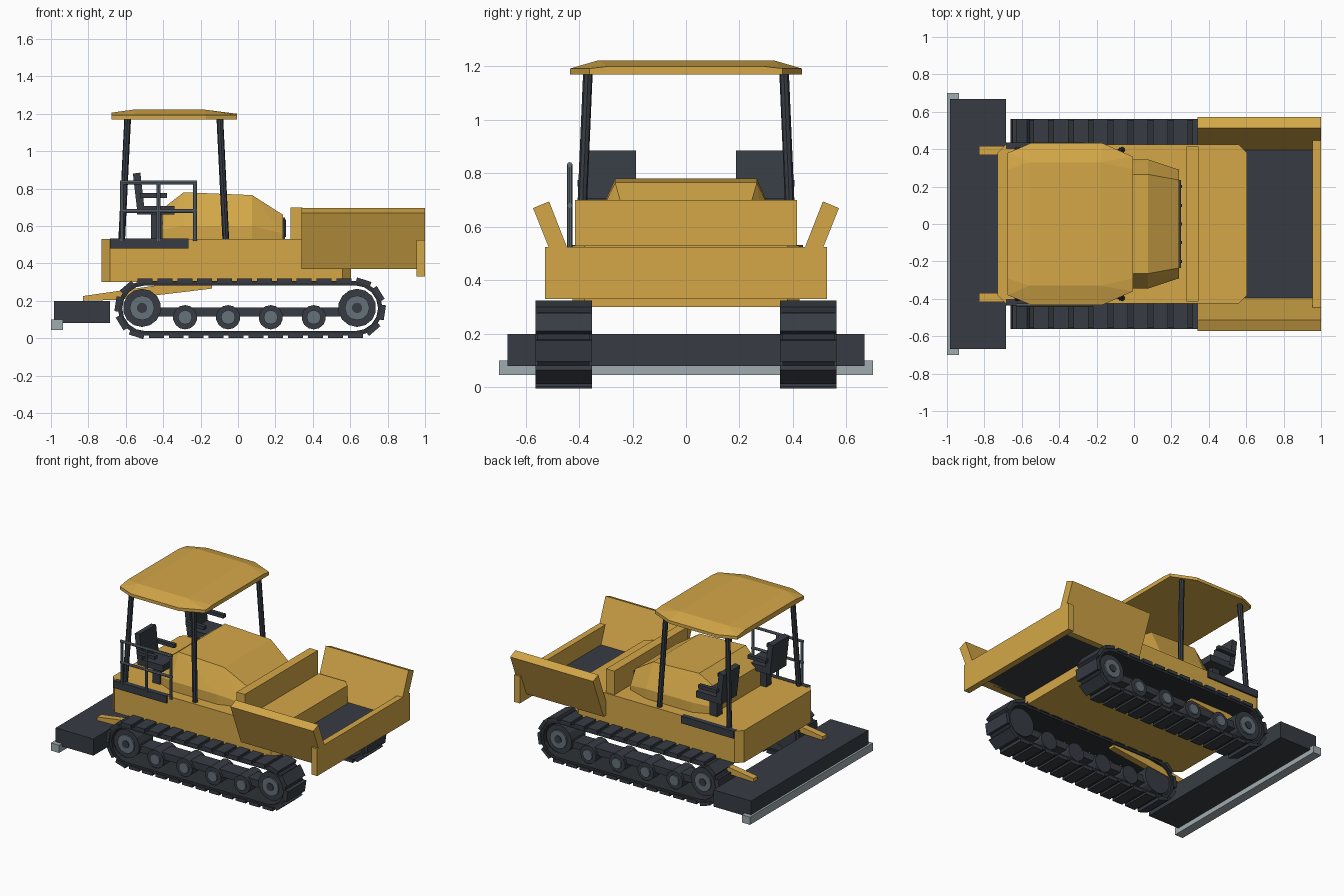
import bpy, bmesh, math
from mathutils import Vector

if "Cube" in bpy.data.objects:
    bpy.data.objects.remove(bpy.data.objects["Cube"])


def material(name, rgb):
    m = bpy.data.materials.new(name)
    m.use_nodes = True
    m.diffuse_color = (*rgb, 1)
    m.node_tree.nodes["Principled BSDF"].inputs["Base Color"].default_value = (*rgb, 1)
    return m


GOLD = material("golden_yellow", (0.66, 0.39, 0.065))
DARK = material("charcoal", (0.038, 0.046, 0.057))
BLACK = material("track_black", (0.026, 0.031, 0.037))
GREY = material("steel_grey", (0.13, 0.165, 0.195))
PALE = material("pale_steel", (0.35, 0.41, 0.43))


def finish(name, bm, mat):
    bmesh.ops.recalc_face_normals(bm, faces=bm.faces)
    mesh = bpy.data.meshes.new(name)
    bm.to_mesh(mesh)
    bm.free()
    mesh.materials.append(mat)
    ob = bpy.data.objects.new(name, mesh)
    bpy.context.collection.objects.link(ob)
    return ob


def hull(name, points, mat):
    """Convex solid around the points."""
    bm = bmesh.new()
    for p in points:
        bm.verts.new(p)
    bmesh.ops.convex_hull(bm, input=bm.verts)
    bmesh.ops.dissolve_limit(bm, angle_limit=0.01, verts=bm.verts, edges=bm.edges)
    return finish(name, bm, mat)


def box(name, xs, ys, zs, mat, side=1):
    return hull(name, [(x, y * side, z) for x in xs for y in ys for z in zs], mat)


def extrude_x(name, profile, xs, mat):
    return hull(name, [(x, y, z) for x in xs for y, z in profile], mat)


def rod(name, a, b, r, mat, sides=8):
    a, b = Vector(a), Vector(b)
    bm = bmesh.new()
    bmesh.ops.create_cone(bm, cap_ends=True, segments=sides, radius1=r, radius2=r,
                          depth=(b - a).length)
    bm.transform((b - a).to_track_quat("Z", "Y").to_matrix().to_4x4())
    bmesh.ops.translate(bm, verts=bm.verts, vec=(a + b) / 2)
    return finish(name, bm, mat)


# Main body with chamfered upright corners
def chamfered(x0, x1, w, c):
    return [(x, y * s, 0) for s in (1, -1)
            for x, y in ((x0, w - c), (x0 + c, w), (x1 - c, w), (x1, w - c))]


hull("main_body", [(x, y, z) for x, y, _ in chamfered(-0.73, 0.605, 0.425, 0.045)
                   for z in (0.30, 0.53)], GOLD)
box("hopper_back_wall", (0.28, 0.345), (-0.415, 0.415), (0.52, 0.70), GOLD)

# Engine hood: tapered sections (x, half width, top half width, shoulder, top)
sections = [(-0.42, 0.29, 0.235, 0.58, 0.68), (-0.29, 0.345, 0.265, 0.60, 0.78),
            (0.075, 0.345, 0.265, 0.60, 0.765), (0.24, 0.29, 0.235, 0.56, 0.66)]
hull("engine_hood", [p for x, w, t, zs, zt in sections for s in (1, -1)
                     for p in ((x, w * s, 0.52), (x, w * s, zs), (x, t * s, zt))], GOLD)
box("hood_grille", (0.235, 0.252), (-0.235, 0.235), (0.53, 0.645), DARK)
for i in range(5):
    y = -0.2 + 0.1 * i
    box("grille_bar", (0.25, 0.257), (y - 0.008, y + 0.008), (0.54, 0.635), BLACK)

# Canopy roof: rim, raised end edges and crown
canopy = []
for s in (1, -1):
    for x, y in ((-0.675, 0.38), (-0.55, 0.433), (-0.17, 0.433), (-0.005, 0.36)):
        canopy += [(x, y * s, 1.17), (x, y * s, 1.192)]
    canopy += [(-0.675, 0.29 * s, 1.206), (-0.005, 0.29 * s, 1.2),
               (-0.56, 0.33 * s, 1.222), (-0.18, 0.33 * s, 1.222)]
hull("canopy_roof", canopy, GOLD)

# Material hopper
box("hopper_floor", (0.34, 0.96), (-0.41, 0.41), (0.37, 0.40), DARK)
box("hopper_front_apron", (0.955, 1.0), (-0.527, 0.527), (0.33, 0.525), GOLD)

# Rear screed
box("screed_body", (-0.985, -0.685), (-0.667, 0.667), (0.08, 0.20), DARK)
box("screed_edge_plate", (-1.0, -0.935), (-0.70, 0.70), (0.045, 0.10), PALE)

# Track loop geometry
X0, X1, ZC = -0.497, 0.627, 0.16
STRAIGHT = X1 - X0


def loop_point(d, r):
    """Point and outward normal at distance d round the loop, offset r."""
    arc = math.pi * 0.15
    d %= 2 * (STRAIGHT + arc)
    if d < STRAIGHT:
        c, a = X0 + d, math.pi / 2
    elif d < STRAIGHT + arc:
        c, a = X1, math.pi / 2 - (d - STRAIGHT) / 0.15
    elif d < 2 * STRAIGHT + arc:
        c, a = X1 - (d - STRAIGHT - arc), -math.pi / 2
    else:
        c, a = X0, -math.pi / 2 - (d - 2 * STRAIGHT - arc) / 0.15
    return c + r * math.cos(a), ZC + r * math.sin(a), a


def track_belt(side):
    bm = bmesh.new()
    arc, rings = math.pi * 0.15, []
    stops = [base + arc * i / 8 for base in (STRAIGHT, 2 * STRAIGHT + arc) for i in range(9)]
    stops[-1] -= 1e-6
    for d in stops:
        ring = []
        for r, y in ((0.122, 0.36), (0.146, 0.36), (0.146, 0.555), (0.122, 0.555)):
            x, z, _ = loop_point(d, r)
            ring.append(bm.verts.new((x, y * side, z)))
        rings.append(ring)
    for a, b in zip(rings, rings[1:] + rings[:1]):
        for k in range(4):
            bm.faces.new((a[k], a[(k + 1) % 4], b[(k + 1) % 4], b[k]))
    finish("track_belt", bm, BLACK)


def track_pads(side, count=30):
    bm = bmesh.new()
    total = 2 * (STRAIGHT + math.pi * 0.15)
    for i in range(count):
        x, z, a = loop_point(total * i / count, 0.148)
        n, t = Vector((math.cos(a), 0, math.sin(a))), Vector((-math.sin(a), 0, math.cos(a)))
        cube = bmesh.ops.create_cube(bm, size=1)["verts"]
        for v in cube:
            lx, ly, lz = v.co
            v.co = (Vector((x, (0.457 + ly * 0.21) * side, z))
                    + n * lz * 0.024 + t * lx * 0.08)
    finish("track_pads", bm, DARK)


def wheel(name, x, z, r, hub, side):
    rod(name, (x, 0.375 * side, z), (x, 0.535 * side, z), r, DARK, 14)
    rod(name + "_hub", (x, 0.53 * side, z), (x, 0.545 * side, z), hub, GREY, 12)


for side in (1, -1):
    # Crawler undercarriage
    track_belt(side)
    track_pads(side)
    box("track_frame", (-0.43, 0.55), (0.40, 0.515), (0.115, 0.165), DARK, side)
    for x in (-0.513, 0.637):
        wheel("end_wheel", x, 0.162, 0.102, 0.066, side)
        rod("wheel_cap", (x, 0.54 * side, 0.162), (x, 0.55 * side, 0.162), 0.028, DARK, 10)
    for x in (-0.283, -0.053, 0.175, 0.405):
        wheel("road_roller", x, 0.112, 0.065, 0.038, side)

    # Tilted hopper side wall
    extrude_x("hopper_side_wall", [(y * side, z) for y, z in (
        (0.512, 0.695), (0.572, 0.67), (0.452, 0.37), (0.385, 0.37))], (0.34, 1.0), GOLD)

    # Screed tow arm
    hull("tow_arm", [(x, y * side, z) for y in (0.37, 0.418) for x, z in (
        (-0.83, 0.20), (-0.83, 0.225), (-0.14, 0.325), (-0.14, 0.265), (-0.64, 0.205))], GOLD)

    # Side step
    box("side_step", (-0.685, -0.265), (0.40, 0.437), (0.48, 0.532), DARK, side)

    # Canopy posts
    for bottom, top in ((-0.622, -0.59), (-0.065, -0.097)):
        rod("canopy_post", (bottom, 0.395 * side, 0.52), (top, 0.367 * side, 1.175),
            0.018, DARK, 8)

    # Operator seat
    box("seat_pedestal", (-0.465, -0.405), (0.25, 0.31), (0.52, 0.67), DARK, side)
    box("seat_cushion", (-0.54, -0.34), (0.19, 0.37), (0.66, 0.707), DARK, side)
    hull("seat_back", [(x, y * side, z) for y in (0.187, 0.373) for x, z in (
        (-0.54, 0.69), (-0.50, 0.69), (-0.522, 0.885), (-0.562, 0.88))], DARK)
    for y in (0.17, 0.39):
        box("seat_armrest", (-0.525, -0.38), (y - 0.015, y + 0.015), (0.75, 0.775), DARK, side)

# Guard rail beside the right-hand seat
for x in (-0.62, -0.425, -0.23):
    rod("rail_post", (x, -0.435, 0.52), (x, -0.435, 0.835), 0.01, GREY)
for z in (0.68, 0.832):
    rod("rail_bar", (-0.63, -0.435, z), (-0.22, -0.435, z), 0.01, GREY)
